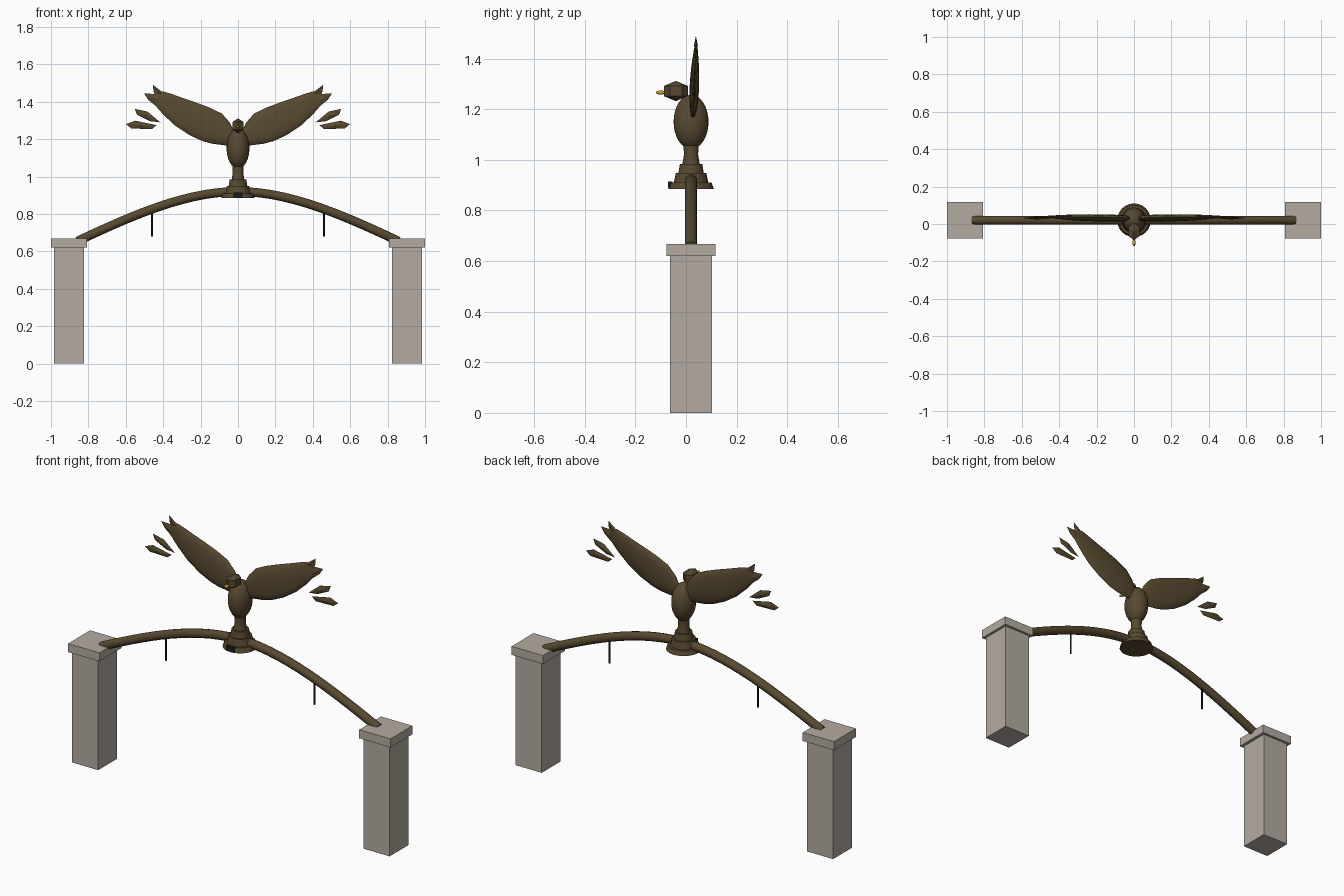
import bpy, bmesh, math
from mathutils import Vector, Matrix

if "Cube" in bpy.data.objects:
    bpy.data.objects.remove(bpy.data.objects["Cube"])

MID = 0.02  # depth of the shared centre plane


def material(name, rgb):
    m = bpy.data.materials.new(name)
    m.use_nodes = True
    m.diffuse_color = (*rgb, 1)
    m.node_tree.nodes["Principled BSDF"].inputs["Base Color"].default_value = (*rgb, 1)
    return m


stone = material("stone", (0.45, 0.41, 0.36))
bronze = material("bronze", (0.095, 0.067, 0.029))
iron = material("dark iron", (0.012, 0.012, 0.013))
gold = material("gold", (0.6, 0.38, 0.03))


def finish(name, bm, mat, smooth=None, mirror=False):
    bmesh.ops.recalc_face_normals(bm, faces=bm.faces)
    mesh = bpy.data.meshes.new(name)
    bm.to_mesh(mesh)
    bm.free()
    mesh.materials.append(mat)
    ob = bpy.data.objects.new(name, mesh)
    bpy.context.collection.objects.link(ob)
    if smooth:
        bpy.ops.object.select_all(action="DESELECT")
        ob.select_set(True)
        bpy.context.view_layer.objects.active = ob
        bpy.ops.object.shade_smooth_by_angle(angle=math.radians(smooth))
    if mirror:
        ob.modifiers.new("Mirror", "MIRROR").use_mirror_merge = False
    return ob


def box(name, centre, size, mat, mirror=False):
    bm = bmesh.new()
    bmesh.ops.create_cube(bm, size=1, matrix=Matrix.Translation(centre) @ Matrix.Diagonal((*size, 1)))
    return finish(name, bm, mat, mirror=mirror)


def ball(name, centre, radii, mat, segments, rings, smooth=None):
    bm = bmesh.new()
    bmesh.ops.create_uvsphere(bm, u_segments=segments, v_segments=rings, radius=1,
                              matrix=Matrix.Translation(centre) @ Matrix.Diagonal((*radii, 1)))
    return finish(name, bm, mat, smooth)


def loft(name, rings, mat, smooth=40, mirror=False):
    # skin equal-length rings and close both ends
    bm = bmesh.new()
    rows = [[bm.verts.new(p) for p in ring] for ring in rings]
    n = len(rows[0])
    for a, b in zip(rows, rows[1:]):
        for i in range(n):
            j = (i + 1) % n
            bm.faces.new((a[i], a[j], b[j], b[i]))
    bm.faces.new(rows[0])
    bm.faces.new(rows[-1])
    return finish(name, bm, mat, smooth, mirror)


def ellipse(centre, u, v, n):
    return [centre + u * math.cos(math.tau * i / n) + v * math.sin(math.tau * i / n) for i in range(n)]


def feather(name, outline, y, thick):
    # leaf outline raised to a ridge point on both faces
    bm = bmesh.new()
    rim = [bm.verts.new((x, y, z)) for x, z in outline]
    mid = sum((v.co for v in rim), Vector()) / len(rim)
    for side in (-thick, thick):
        ridge = bm.verts.new(mid + Vector((0, side, 0)))
        for i, v in enumerate(rim):
            bm.faces.new((v, rim[(i + 1) % len(rim)], ridge))
    return finish(name, bm, bronze, mirror=True)


# Stone pillars
box("pillar", (0.904, MID, 0.31), (0.162, 0.166, 0.62), stone, mirror=True)
box("pillar_cap", (0.903, MID, 0.644), (0.194, 0.194, 0.048), stone, mirror=True)

# Arched tube, each half a cubic curve flattening at the crown
p = [Vector(c) for c in ((0.858, MID, 0.655), (0.57, MID, 0.79), (0.28, MID, 0.92), (0, MID, 0.92))]
STEPS, R = 14, 0.024
half = []
for k in range(STEPS + 1):
    t = k / STEPS
    s = 1 - t
    pos = p[0] * s**3 + p[1] * 3 * s * s * t + p[2] * 3 * s * t * t + p[3] * t**3
    tan = (p[1] - p[0]) * s * s + (p[2] - p[1]) * 2 * s * t + (p[3] - p[2]) * t * t
    half.append((pos, Vector((-tan.z, 0, tan.x)).normalized()))
flip = Matrix.Diagonal((-1, 1, 1))
path = half + [(flip @ c, flip @ n) for c, n in reversed(half[:-1])]
loft("arch_tube", [ellipse(c, n * R, Vector((0, R, 0)), 12) for c, n in path], bronze)

# Hanging rods
rod = [ellipse(Vector((0.46, MID, z)), Vector((0.005, 0, 0)), Vector((0, 0.005, 0)), 8) for z in (0.68, 0.84)]
loft("hanger_rod", rod, iron, mirror=True)

# Stepped round pedestal
tiers = [(0.09, 0.885), (0.081, 0.91), (0.068, 0.91), (0.06, 0.949), (0.05, 0.949),
         (0.044, 0.984), (0.034, 0.984), (0.028, 1.02), (0.03, 1.06)]
loft("pedestal", [ellipse(Vector((0, MID, z)), Vector((r, 0, 0)), Vector((0, r, 0)), 24)
                  for r, z in tiers], bronze, 30)
box("plaque", (0, -0.063, 0.902), (0.046, 0.018, 0.026), iron)

# Bird body, faceted head and beak
ball("body", (0, MID, 1.15), (0.061, 0.069, 0.107), bronze, 24, 16, 40)
ball("head", (0, -0.04, 1.272), (0.038, 0.055, 0.04), bronze, 6, 3)
ball("beak", (0, -0.1, 1.266), (0.009, 0.02, 0.008), gold, 8, 6, 40)


# Wings: lens sections between the leading and trailing edges
def wing_y(z):
    return 0.028 + 0.04 * (z - 1.165)


sections = [  # leading x, z, trailing x, z, half thickness
    (0.02, 1.24, 0.03, 1.18, 0.010), (0.045, 1.29, 0.06, 1.166, 0.016),
    (0.086, 1.337, 0.14, 1.176, 0.018), (0.15, 1.368, 0.19, 1.19, 0.019),
    (0.23, 1.398, 0.26, 1.222, 0.018), (0.30, 1.422, 0.337, 1.273, 0.016),
    (0.353, 1.441, 0.40, 1.332, 0.012), (0.40, 1.456, 0.435, 1.372, 0.009),
    (0.43, 1.45, 0.46, 1.40, 0.004)]
rings = []
for ax, az, bx, bz, th in sections:
    a, b = Vector((ax, wing_y(az), az)), Vector((bx, wing_y(bz), bz))
    rings.append(ellipse((a + b) / 2, (a - b) / 2, Vector((0, th, 0)), 14))
loft("wing", rings, bronze, mirror=True)

# Wing tip feathers and the loose outer feathers
feather("tip_feather_upper", [(0.37, 1.43), (0.41, 1.456), (0.455, 1.49), (0.452, 1.455), (0.44, 1.425)], 0.039, 0.008)
feather("tip_feather_lower", [(0.39, 1.40), (0.44, 1.442), (0.502, 1.444), (0.48, 1.41), (0.43, 1.37)], 0.038, 0.008)
feather("outer_feather_upper", [(0.415, 1.29), (0.485, 1.348), (0.552, 1.362), (0.54, 1.33), (0.47, 1.296)], 0.034, 0.008)
feather("outer_feather_lower", [(0.435, 1.275), (0.55, 1.299), (0.599, 1.28), (0.57, 1.257), (0.46, 1.254)], 0.032, 0.008)
